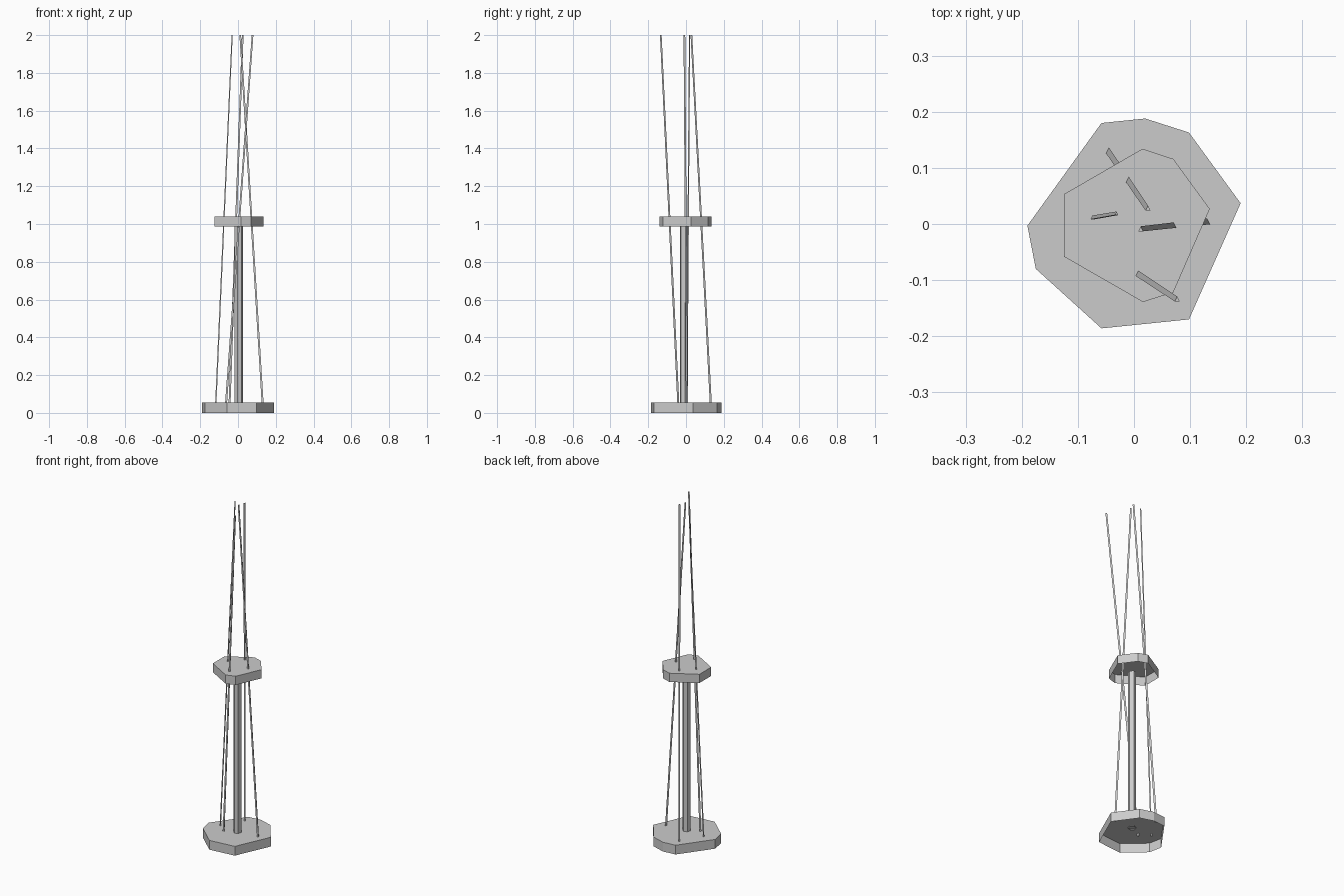
import bpy, bmesh, math

if "Cube" in bpy.data.objects:
    bpy.data.objects.remove(bpy.data.objects["Cube"])


def loft(name, bottom, top, z0, z1, cap_bottom=False, cap_top=True):
    """Join two matching outlines with flat walls and optional end caps."""
    bm = bmesh.new()
    lo = [bm.verts.new((x, y, z0)) for x, y in bottom]
    hi = [bm.verts.new((x, y, z1)) for x, y in top]
    n = len(lo)
    for i in range(n):
        j = (i + 1) % n
        bm.faces.new((lo[i], lo[j], hi[j], hi[i]))
    if cap_top:
        bm.faces.new(hi)
    if cap_bottom:
        bm.faces.new(lo[::-1])
    mesh = bpy.data.meshes.new(name)
    bm.to_mesh(mesh)
    bm.free()
    obj = bpy.data.objects.new(name, mesh)
    bpy.context.collection.objects.link(obj)
    return obj


def ring(cx, cy, rx, ry, n, start=0.0):
    return [(cx + rx * math.cos(start + math.tau * i / n),
             cy + ry * math.sin(start + math.tau * i / n)) for i in range(n)]


# Irregular plates, hollow underneath (counter-clockwise outlines)
base = [(-0.19, -0.003), (-0.175, -0.08), (-0.058, -0.186), (0.098, -0.17),
        (0.19, 0.037), (0.098, 0.163), (0.02, 0.188), (-0.058, 0.18)]
loft("base_plate", base, base, 0.0, 0.055)

upper = [(-0.125, 0.053), (-0.125, -0.058), (0.016, -0.139), (0.07, -0.122),
         (0.135, 0.027), (0.07, 0.116), (0.015, 0.134)]
loft("upper_plate", upper, upper, 0.988, 1.04)

# Central pole between the plates
pole = ring(0.004, -0.011, 0.022, 0.022, 6, math.radians(15))
loft("central_pole", pole, pole, 0.05, 1.0)

# Slim leaning three-sided rods: foot xy, tip xy, half widths
rods = {
    "back_rod": ((-0.045, 0.13), (0.025, 0.027), 0.006, 0.007),
    "left_rod": ((-0.118, 0.003), (-0.031, 0.018), 0.004, 0.005),
    "right_rod": ((0.131, 0.003), (0.012, -0.01), 0.006, 0.007),
    "front_rod": ((-0.064, -0.042), (0.077, -0.135), 0.006, 0.007),
}
for name, (foot, tip, rx, ry) in rods.items():
    loft(name, ring(*foot, rx, ry, 3, math.pi / 2),
         ring(*tip, rx * 0.85, ry * 0.85, 3, math.pi / 2), 0.04, 2.0)
